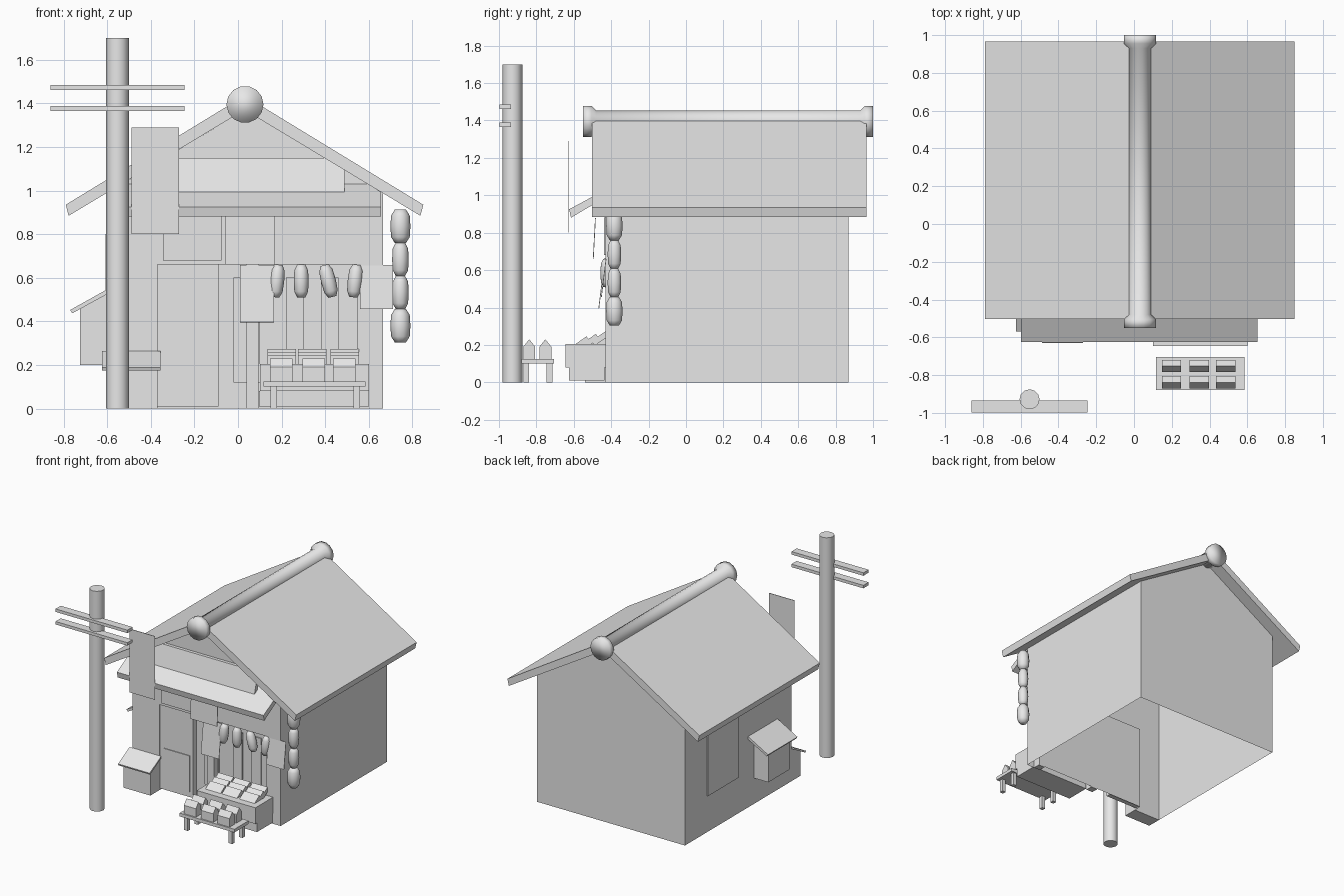
import bpy, bmesh, math
from mathutils import Matrix, Vector

cube = bpy.data.objects.get("Cube")
if cube:
    bpy.data.objects.remove(cube, do_unlink=True)

grey = bpy.data.materials.new("plain grey")
grey.use_nodes = True
colour = (0.8, 0.8, 0.8, 1)
grey.diffuse_color = colour
grey.node_tree.nodes["Principled BSDF"].inputs["Base Color"].default_value = colour


def finish(name, bm, matrix=None, smooth=None):
    """Turn a bmesh into an object; smooth is the sharp-edge angle in degrees."""
    bmesh.ops.remove_doubles(bm, verts=bm.verts, dist=1e-5)
    bmesh.ops.recalc_face_normals(bm, faces=bm.faces)
    if matrix:
        bm.transform(matrix)
    for f in bm.faces:
        f.smooth = smooth is not None
    mesh = bpy.data.meshes.new(name)
    bm.to_mesh(mesh)
    bm.free()
    if smooth is not None:
        mesh.set_sharp_from_angle(angle=math.radians(smooth))
    mesh.materials.append(grey)
    ob = bpy.data.objects.new(name, mesh)
    bpy.context.collection.objects.link(ob)
    return ob


def prism(name, axis, pts, a, b):
    """Extrude a flat outline from a to b along x (y,z points) or y (x,z points)."""
    bm = bmesh.new()
    at = (lambda p, t: (t, *p)) if axis == "x" else (lambda p, t: (p[0], t, p[1]))
    near = bm.faces.new([bm.verts.new(at(p, a)) for p in pts])
    ext = bmesh.ops.extrude_face_region(bm, geom=[near])["geom"]
    shift = Vector((b - a, 0, 0) if axis == "x" else (0, b - a, 0))
    bmesh.ops.translate(bm, vec=shift, verts=[v for v in ext if isinstance(v, bmesh.types.BMVert)])
    bm.faces.new([bm.verts.new(at(p, a)) for p in pts]) if not near.is_valid else None
    return finish(name, bm)


def box(name, x, y, z, tilt=None):
    """Box from (min, max) ranges, optionally tilted in degrees about x and y."""
    mid = Vector([sum(r) / 2 for r in (x, y, z)])
    bm = bmesh.new()
    bmesh.ops.create_cube(bm, size=1)
    m = Matrix.Translation(mid)
    if tilt:
        m = m @ Matrix.Rotation(math.radians(tilt[0]), 4, "X") @ Matrix.Rotation(math.radians(tilt[1]), 4, "Y")
    return finish(name, bm, m @ Matrix.Diagonal((x[1] - x[0], y[1] - y[0], z[1] - z[0], 1)))


def lathe(name, profile, sides, matrix, smooth):
    """Revolve (radius, height) points around z and cap both ends."""
    bm = bmesh.new()
    rings = [[bm.verts.new((r * math.cos(k * math.tau / sides), r * math.sin(k * math.tau / sides), h))
              for k in range(sides)] for r, h in profile]
    for low, high in zip(rings, rings[1:]):
        for k in range(sides):
            j = (k + 1) % sides
            bm.faces.new((low[k], low[j], high[j], high[k]))
    bm.faces.new(rings[0])
    bm.faces.new(rings[-1])
    return finish(name, bm, matrix, smooth)


# House shell: open underneath, with a recessed shop front
MID, LEFT, RIGHT = 0.03, -0.6, 0.665
FRONT, BACK, INNER = -0.43, 0.87, -0.37
EAVE, PEAK, LINTEL = 0.99, 1.37, 0.66
OPEN_L, OPEN_R = -0.37, 0.6
bm = bmesh.new()


def face(*pts):
    bm.faces.new([bm.verts.new(p) for p in pts])


for x, edge in ((LEFT, OPEN_L), (RIGHT, OPEN_R)):
    face((x, FRONT, 0), (x, BACK, 0), (x, BACK, EAVE), (x, FRONT, EAVE), (x, FRONT, LINTEL))
    face((x, FRONT, 0), (edge, FRONT, 0), (edge, FRONT, LINTEL), (x, FRONT, LINTEL))
    face((edge, FRONT, 0), (edge, INNER, 0), (edge, INNER, LINTEL), (edge, FRONT, LINTEL))
face((LEFT, BACK, 0), (RIGHT, BACK, 0), (RIGHT, BACK, EAVE), (MID, BACK, PEAK), (LEFT, BACK, EAVE))
face((LEFT, FRONT, LINTEL), (OPEN_L, FRONT, LINTEL), (OPEN_R, FRONT, LINTEL), (RIGHT, FRONT, LINTEL),
     (RIGHT, FRONT, EAVE), (MID, FRONT, PEAK), (LEFT, FRONT, EAVE))
face((OPEN_L, FRONT, LINTEL), (OPEN_R, FRONT, LINTEL), (OPEN_R, INNER, LINTEL), (OPEN_L, INNER, LINTEL))
face((OPEN_L, INNER, 0), (OPEN_R, INNER, 0), (OPEN_R, INNER, LINTEL), (OPEN_L, INNER, LINTEL))
finish("house_walls", bm)

# Roof slabs and ridge log
for side, s in (("left", 1), ("right", -1)):
    prism(f"roof_{side}", "y", [(MID, 1.435), (MID + s * 0.82, 0.935), (MID + s * 0.807, 0.884), (MID, 1.37)],
          -0.503, 0.965)
ridge = [(0.085, -0.55), (0.085, -0.505), (0.059, -0.48), (0.059, 0.93), (0.085, 0.955), (0.085, 1.0)]
lathe("ridge_log", ridge, 14, Matrix.Translation((0.032, 0, 1.395)) @ Matrix.Rotation(-math.pi / 2, 4, "X"), 100)

# Canopy and the leaning name board above it
prism("canopy", "x", [(-0.625, 0.925), (-0.43, 1.03), (-0.43, 0.99), (-0.615, 0.88)], -0.597, 0.655)
prism("name_board", "x", [(-0.5, 0.98), (-0.455, 1.15), (-0.43, 1.15), (-0.47, 0.98)], -0.43, 0.488)

# Hanging sign and cloth banners
box("hanging_sign", (-0.488, -0.27), (-0.629, -0.625), (0.8, 1.29))
box("banner_upper", (-0.06, 0.17), (-0.492, -0.488), (0.66, 0.88), (-3, 0))
box("banner_door", (0.01, 0.165), (-0.452, -0.448), (0.395, 0.66), (-7, 0))
box("banner_corner", (0.56, 0.71), (-0.442, -0.438), (0.455, 0.66), (-7, 0))
box("wall_notice", (-0.345, -0.075), (-0.438, -0.43), (0.68, 0.88))

# Doors, posts and slats of the shop front
box("front_door", (-0.37, -0.09), (-0.42, -0.38), (0.01, 0.66))
box("front_door_panel", (-0.335, -0.115), (-0.426, -0.42), (0.05, 0.33))
box("rear_door", (-0.02, 0.1), (-0.378, -0.37), (0.12, 0.6))
for i, x in enumerate((0.04, 0.545)):
    box(f"post_{i}", (x, x + 0.055), (-0.43, -0.375), (0, LINTEL))
for i, x in enumerate((0.22, 0.38)):
    box(f"shutter_{i}", (x, x + 0.08), (-0.378, -0.37), (0.2, 0.6))

# Lanterns under the lintel and the string of lanterns at the corner
def lantern(name, x, y, z, radius, height, lean=0):
    shape = [(0.55, -0.5), (0.93, -0.32), (1, 0), (0.93, 0.32), (0.55, 0.5)]
    m = Matrix.Translation((x, y, z)) @ Matrix.Rotation(math.radians(lean), 4, "Y")
    lathe(name, [(r * radius, h * height) for r, h in shape], 10, m, 80)


for i, (x, lean) in enumerate(((0.178, 6), (0.29, 0), (0.415, -14), (0.537, 6))):
    lantern(f"lantern_{i}", x, -0.425, 0.585, 0.034, 0.15, lean)
for i, r in enumerate((0.045, 0.037, 0.036, 0.046)):
    lantern(f"string_lantern_{i}", 0.745, -0.383, 0.38 + 0.152 * i, 0.046 if i in (0, 3) else 0.038, 0.154)

# Utility pole with two cross arms
lathe("pole", [(0.053, 0), (0.053, 1.7)], 12, Matrix.Translation((-0.553, -0.928, 0)), 40)
for i, z in enumerate((1.365, 1.462)):
    box(f"pole_arm_{i}", (-0.86, -0.246), (-0.998, -0.935), (z, z + 0.023))

# Side window and roofed box on the side wall
box("side_window", (-0.608, -0.6), (0.23, 0.6), (0.28, 0.8))
prism("side_box", "y", [(-0.724, 0.2), (-0.6, 0.2), (-0.6, 0.53), (-0.724, 0.465)], -0.23, 0.03)
prism("side_box_roof", "y", [(-0.77, 0.452), (-0.6, 0.547), (-0.6, 0.525), (-0.76, 0.437)], -0.26, 0.1)

# Small roofed bin by the front wall
prism("bin", "x", [(-0.54, 0), (-0.43, 0), (-0.43, 0.25), (-0.54, 0.19)], -0.6, -0.37)
prism("bin_roof", "x", [(-0.57, 0.188), (-0.43, 0.265), (-0.43, 0.25), (-0.565, 0.175)], -0.625, -0.355)

# Display crate with tilted goods
box("crate_base", (0.097, 0.6), (-0.625, -0.435), (0.01, 0.08))
box("crate", (0.1, 0.6), (-0.645, -0.43), (0.08, 0.205))
for row in range(3):
    for col, x in enumerate((0.2, 0.34, 0.49)):
        y, z = -0.56 + row * 0.05, 0.208 + row * 0.013
        box(f"crate_goods_{row}_{col}", (x - 0.065, x + 0.065), (y - 0.045, y + 0.045), (z - 0.015, z + 0.015), (35, 0))

# Low table with two rows of house-shaped packets
box("table_top", (0.117, 0.585), (-0.88, -0.705), (0.1, 0.125))
for x in (0.15, 0.53):
    for y in (-0.87, -0.745):
        box("table_leg", (x, x + 0.03), (y, y + 0.03), (0, 0.1))
for x in (0.147, 0.295, 0.435):
    for y in (-0.838, -0.752):
        prism("packet", "x", [(y - 0.032, 0.125), (y + 0.032, 0.125), (y + 0.032, 0.19), (y, 0.23), (y - 0.032, 0.19)],
              x, x + 0.103)
